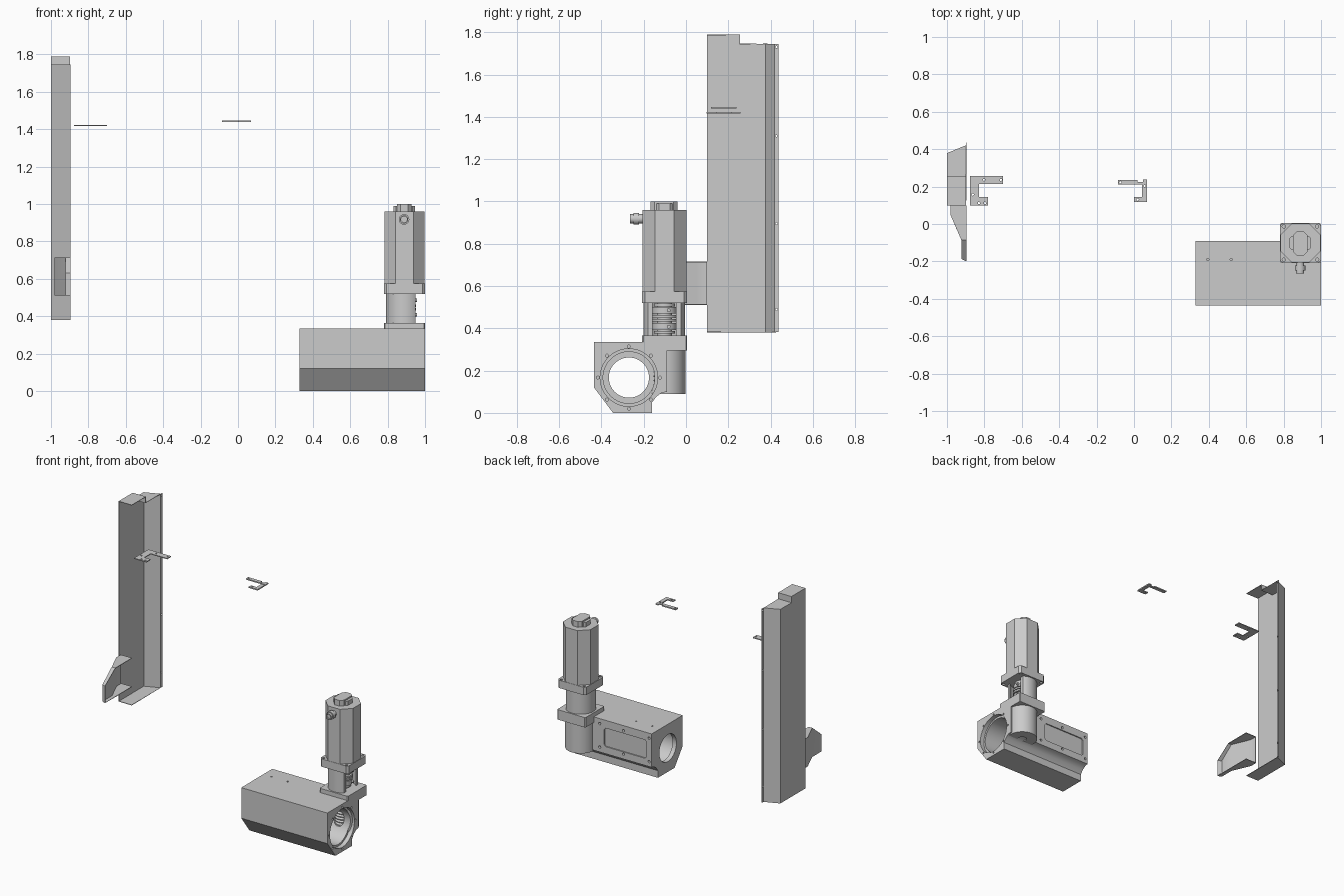
import bpy, bmesh, math
from mathutils import Vector, Matrix

if "Cube" in bpy.data.objects:
    bpy.data.objects.remove(bpy.data.objects["Cube"])

def to_object(name, bm):
    bmesh.ops.recalc_face_normals(bm, faces=bm.faces)
    me = bpy.data.meshes.new(name)
    bm.to_mesh(me)
    bm.free()
    ob = bpy.data.objects.new(name, me)
    bpy.context.collection.objects.link(ob)
    return ob

def prism(name, pts, axis, lo, hi):
    """Extrude a 2D outline along an axis (the other two axes in x, y, z order)."""
    bm = bmesh.new()
    i = 'xyz'.index(axis)
    vs = []
    for p in pts:
        c = list(p)
        c.insert(i, lo)
        vs.append(bm.verts.new(c))
    f = bm.faces.new(vs)
    r = bmesh.ops.extrude_face_region(bm, geom=[f])
    d = Vector((0, 0, 0))
    d[i] = hi - lo
    bmesh.ops.translate(bm, vec=d, verts=[v for v in r['geom'] if isinstance(v, bmesh.types.BMVert)])
    return to_object(name, bm)

def cyl(name, r, pos, axis, lo, hi, n=48):
    ring = [(pos[0] + r * math.cos(2 * math.pi * k / n),
             pos[1] + r * math.sin(2 * math.pi * k / n)) for k in range(n)]
    return prism(name, ring, axis, lo, hi)

def rect(x0, x1, y0, y1, c=0):
    if not c:
        return [(x0, y0), (x1, y0), (x1, y1), (x0, y1)]
    return [(x0 + c, y0), (x1 - c, y0), (x1, y0 + c), (x1, y1 - c),
            (x1 - c, y1), (x0 + c, y1), (x0, y1 - c), (x0, y0 + c)]

def apply_mods(ob):
    bpy.context.view_layer.objects.active = ob
    for m in list(ob.modifiers):
        bpy.ops.object.modifier_apply(modifier=m.name)

def cut(targets, cutters):
    for ob in targets:
        for c in cutters:
            m = ob.modifiers.new('cut', 'BOOLEAN')
            m.operation, m.solver, m.object = 'DIFFERENCE', 'EXACT', c
        apply_mods(ob)
    for c in cutters:
        bpy.data.objects.remove(c)

def sheet(name, faces, t=0.004):
    bm = bmesh.new()
    for f in faces:
        bm.faces.new([bm.verts.new(p) for p in f])
    bmesh.ops.remove_doubles(bm, verts=bm.verts, dist=1e-5)
    ob = to_object(name, bm)
    m = ob.modifiers.new('thick', 'SOLIDIFY')
    m.thickness, m.offset = t, 0
    apply_mods(ob)
    return ob

# Gear housing with stepped bore, bolt circle, recess and screw holes
housing = prism('gear_housing', [(-.435, .335), (-.09, .335), (-.09, .1), (-.115, .095), (-.14, .077),
                (-.16, .05), (-.16, 0), (-.345, 0), (-.435, .12)], 'x', .33, 1.0)
AX, AY = .89, -.102          # motor axis
tower = cyl('worm_tower', .1, (AX, AY), 'z', .09, .3)
B = (-.27, .167)             # bore axis
cut([housing, tower], [cyl('c', .122, B, 'x', .36, 1.1, 64), cyl('c', .061, (AX, AY), 'z', .11, .28)])
cuts = [cyl('c', .095, B, 'x', .2, .5, 64), cyl('c', .136, B, 'x', .97, 1.1, 64),
        prism('c', rect(.37, .70, .15, .28, .012), 'y', -.098, 0)]
for k in range(8):
    a = k * math.pi / 4
    cuts.append(cyl('c', .007, (B[0] + .147 * math.cos(a), B[1] + .147 * math.sin(a)), 'x', .97, 1.1, 12))
for x, z in [(.35, .135), (.35, .3), (.735, .135), (.735, .3), (.55, .135), (.55, .3)]:
    cuts.append(cyl('c', .009, (x, z), 'y', -.11, 0, 12))
for x in (.395, .52):
    cuts.append(cyl('c', .006, (x, -.19), 'z', .31, .4, 12))
cut([housing], cuts)
cut([tower], [cyl('c', .03, (AX, AY), 'z', .05, .1, 24)])

# Worm screw inside the tower
worm = bmesh.new()
prof = [(0, .1)]
for k in range(8):
    z = .105 + k * .02
    prof += [(.036, z), (.052, z + .006), (.052, z + .011), (.036, z + .017)]
prof.append((0, .275))
vs = [worm.verts.new((r, 0, z)) for r, z in prof]
es = [worm.edges.new(p) for p in zip(vs, vs[1:])]
bmesh.ops.spin(worm, geom=vs + es, cent=(0, 0, 0), axis=(0, 0, 1), angle=2 * math.pi, steps=32)
bmesh.ops.remove_doubles(worm, verts=worm.verts, dist=1e-5)
bmesh.ops.translate(worm, vec=(AX, AY, 0), verts=worm.verts)
to_object('worm_screw', worm)

# Mounting plate and open-sided coupling housing
prism('mounting_plate', rect(.78, 1.0, -.208, .005, .006), 'z', .295, .365)
collar = cyl('coupling_housing', .098, (AX, AY), 'z', .365, .525)
cut([collar], [cyl('c', .082, (AX, AY), 'z', .3, .6),
               prism('c', rect(.95, 1.1, -.3, .1), 'z', .3, .6)])

# Shaft coupling: stacked discs on a shaft with clamp screws
cyl('coupling_shaft', .035, (AX, AY), 'z', .36, .525, 24)
for k, (z0, z1, r) in enumerate([(.375, .388, .05), (.392, .425, .058), (.432, .444, .062),
                                 (.45, .462, .062), (.47, .5, .058), (.504, .518, .05)]):
    cyl(f'coupling_disc_{k}', r, (AX, AY), 'z', z0, z1, 32)
for z in (.408, .485):
    cyl('clamp_screw', .009, (AY + .02, z), 'x', AX + .03, AX + .066, 12)

# Motor: flange, octagonal body, stepped cap and side connector
flange = prism('motor_flange', rect(.78, 1.0, -.208, .005, .014), 'z', .52, .575)
cut([flange], [cyl('c', .009, (AX + sx * .089, AY + sy * .089), 'z', .4, .7, 12)
               for sx in (-1, 1) for sy in (-1, 1)])
prism('motor_body', rect(.783, .997, -.206, .003, .06), 'z', .575, .96)
prism('motor_cap', rect(.832, .945, -.14, -.064, .012), 'z', .955, .99)
prism('motor_cap_cross', rect(.85, .928, -.168, -.04, .02), 'z', .955, 1.0)
cyl('connector_base', .022, (.888, .918), 'y', -.235, -.2, 24)
conn = cyl('connector_socket', .028, (.888, .918), 'y', -.248, -.222, 24)
tip = cyl('connector_tip', .022, (.888, .918), 'y', -.265, -.24, 24)
cut([tip], [cyl('c', .016, (.888, .918), 'y', -.3, -.255, 24)])

# Tall folded sheet channel, open to the right and front
L, S, H, R = .382, 1.745, 1.788, -.897
def wall(a, b, z0, z1):
    return [(*a, z0), (*b, z0), (*b, z1), (*a, z1)]
channel = sheet('tall_channel', [
    [(-.998, .1, L), (-.998, .255, L), (-.998, .255, S), (-.998, .255, H), (-.998, .1, H)],
    wall((-.998, .255), (-.998, .378), L, S),
    wall((-.998, .378), (R, .42), L, S),
    wall((R, .42), (R, .437), L, S),
    [(-.998, .1, L), (-.998, .255, L), (-.998, .378, L), (R, .42, L), (R, .1, L)],
    [(-.998, .1, H), (-.998, .255, H), (R, .255, H), (R, .1, H)],
    [(-.998, .255, S), (-.998, .255, H), (R, .255, H), (R, .255, S)],
    [(-.998, .255, S), (-.998, .378, S), (R, .42, S), (R, .255, S)]])
cut([channel], [cyl('c', .005, (.428, z), 'x', -.95, -.85, 12) for z in (1.73, 1.31, .895, .49)])

# Tapered side hood at the foot of the channel
b, t, f = .512, .713, .63
P = [(-.98, .1), (-.98, .05), (-.922, -.085), (-.922, -.185)]
Q = [(-.895, .1), (-.895, .05), (-.895, -.085), (-.895, -.198)]
tops = [t, t, t, f]
faces = [[(*p, b) for p in P] + [(*q, b) for q in reversed(Q)],
         [(*P[3], b), (*Q[3], b), (*Q[3], f), (*P[3], f)]]
for i in range(3):
    faces.append([(*P[i], b), (*P[i + 1], b), (*P[i + 1], tops[i + 1]), (*P[i], tops[i])])
    faces.append([(*P[i], tops[i]), (*P[i + 1], tops[i + 1]), (*Q[i + 1], tops[i + 1]), (*Q[i], tops[i])])
sheet('side_hood', faces)

# Two small flat hook brackets with screw holes
hook_a = prism('hook_bracket_left', [(-.877, .257), (-.70, .257), (-.70, .214), (-.829, .214), (-.829, .144),
               (-.781, .144), (-.781, .098), (-.877, .098)], 'z', 1.417, 1.423)
cut([hook_a], [cyl('c', .006, p, 'z', 1.3, 1.5, 12) for p in
               [(-.802, .236), (-.712, .236), (-.862, .157), (-.829, .112), (-.797, .112)]])
hook_b = prism('hook_bracket_middle', [(-.085, .236), (.02, .236), (.02, .225), (.048, .225), (.048, .239),
               (.07, .239), (.07, .118), (0, .118), (0, .144), (.043, .144), (.043, .21), (-.085, .21)],
               'z', 1.44, 1.448)
cut([hook_b], [cyl('c', .006, p, 'z', 1.3, 1.5, 12) for p in [(-.073, .223), (.057, .203), (.02, .13)]])

# Smooth round parts, keep edges sharp
bpy.ops.object.select_all(action='SELECT')
bpy.context.view_layer.objects.active = housing
bpy.ops.object.shade_smooth_by_angle(angle=math.radians(25))
